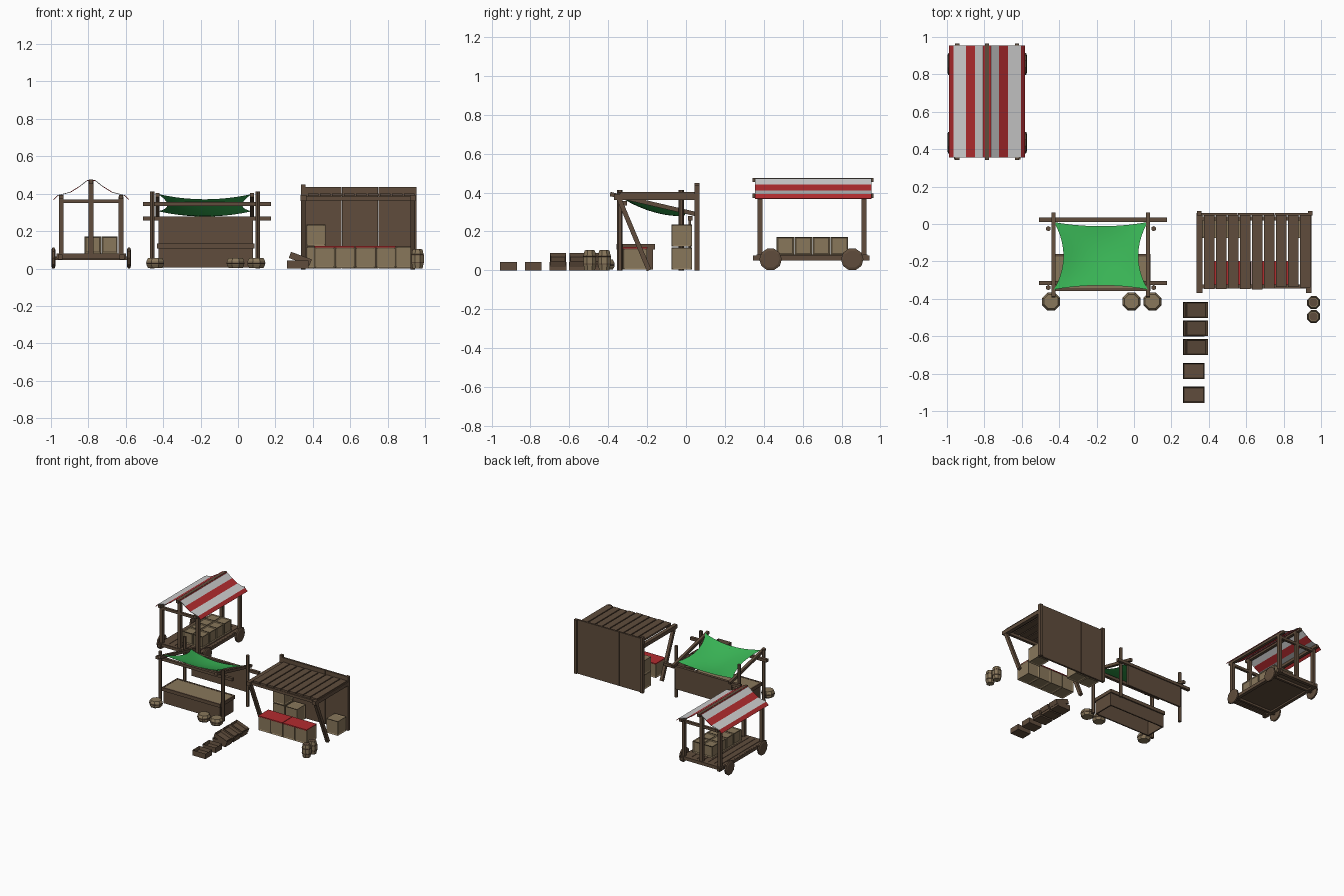
import bpy, bmesh, math, random
from mathutils import Vector, Matrix

if "Cube" in bpy.data.objects:
    bpy.data.objects.remove(bpy.data.objects["Cube"])

random.seed(4)


def mat(name, c):
    m = bpy.data.materials.new(name)
    m.diffuse_color = (*c, 1)
    m.use_nodes = True
    m.node_tree.nodes["Principled BSDF"].inputs["Base Color"].default_value = m.diffuse_color
    return m


WOOD = mat("dark_wood", (0.115, 0.073, 0.045))
TAN = mat("pale_wood", (0.25, 0.185, 0.105))
GREEN = mat("green_cloth", (0.04, 0.45, 0.09))
RED = mat("red_cloth", (0.45, 0.025, 0.028))
WHITE = mat("white_cloth", (0.7, 0.7, 0.7))


def finish(name, bm, *mats):
    me = bpy.data.meshes.new(name)
    bm.normal_update()
    bm.to_mesh(me)
    bm.free()
    for m in mats:
        me.materials.append(m)
    ob = bpy.data.objects.new(name, me)
    bpy.context.collection.objects.link(ob)
    return ob


def box(name, x, y, z, m=WOOD, frame=0):
    """Box from (min, max) ranges; frame > 0 recesses every face like a crate."""
    bm = bmesh.new()
    size = (x[1] - x[0], y[1] - y[0], z[1] - z[0])
    mid = ((x[0] + x[1]) / 2, (y[0] + y[1]) / 2, (z[0] + z[1]) / 2)
    bmesh.ops.create_cube(bm, size=1, matrix=Matrix.Translation(mid) @ Matrix.Diagonal((*size, 1)))
    if frame:
        bmesh.ops.inset_individual(bm, faces=bm.faces[:], thickness=frame, depth=-0.005)
    return finish(name, bm, m)


def beam(name, a, b, w=0.024, m=WOOD):
    """Square timber between two points."""
    a, b = Vector(a), Vector(b)
    d = b - a
    bm = bmesh.new()
    rot = Matrix.Identity(4)
    if abs(d.normalized().z) < 0.999:
        zx = d.normalized()
        side = zx.cross(Vector((0, 0, 1))).normalized()
        rot = Matrix((side, zx.cross(side) * -1, zx)).transposed().to_4x4()
        if rot.determinant() < 0:
            rot = Matrix((-side, zx.cross(side) * -1, zx)).transposed().to_4x4()
    bmesh.ops.create_cube(bm, size=1, matrix=Matrix.Translation((a + b) / 2) @ rot
                          @ Matrix.Diagonal((w, w, d.length, 1)))
    return finish(name, bm, m)


def lathe(name, profile, loc, m, n=8):
    """Faceted turned shape from (radius, height) points, capped."""
    bm = bmesh.new()
    rings = [[bm.verts.new((loc[0] + r * math.cos(2 * math.pi * (i + .5) / n),
                            loc[1] + r * math.sin(2 * math.pi * (i + .5) / n), loc[2] + h))
              for i in range(n)] for r, h in profile]
    for p, q in zip(rings, rings[1:]):
        for i in range(n):
            bm.faces.new((p[i], p[(i + 1) % n], q[(i + 1) % n], q[i]))
    bm.faces.new(rings[0][::-1])
    bm.faces.new(rings[-1])
    return finish(name, bm, m)


def tray(name, x, y, z, t=0.008):
    """Open-topped box."""
    bm = bmesh.new()
    size = (x[1] - x[0], y[1] - y[0], z[1] - z[0])
    bmesh.ops.create_cube(bm, size=1, matrix=Matrix.Diagonal((*size, 1)))
    bm.normal_update()
    top = max(bm.faces, key=lambda f: f.calc_center_median().z)
    bmesh.ops.inset_region(bm, faces=[top], thickness=t)
    for v in top.verts:
        v.co.z -= size[2] * 0.6
    ob = finish(name, bm, WOOD)
    ob.location = [(r[0] + r[1]) / 2 for r in (x, y, z)]
    return ob


# ---------------- Striped cart ----------------
CX = -0.785
box("cart_floor", (CX - .17, CX + .17), (.36, .93), (.062, .076))
for s in (-1, 1):
    beam("cart_side_rail", (CX + s * .165, .345, .062), (CX + s * .165, .945, .062), .026)
for y in (.375, .92):
    beam("cart_end_rail", (CX - .185, y, .067), (CX + .185, y, .067), .026)
for i in range(6):
    x0 = CX - .15 + i * .05
    box("cart_floor_plank", (x0 + .002, x0 + .048), (.365, .925), (.07, .08))
for y in (.435, .855):
    beam("cart_axle", (CX - .2, y, .055), (CX + .2, y, .055), .018)
    for s in (-1, 1):
        w = lathe("cart_wheel", [(.045, -.011), (.058, -.006), (.058, .006), (.045, .011)],
                  (0, 0, 0), WOOD, 10)
        w.rotation_euler = (0, math.pi / 2, 0)
        w.location = (CX + s * .202, y, .056)
# cart posts, cross bars and roof poles
for y in (.38, .915):
    for dx, top in ((-.16, .385), (0, .47), (.16, .385)):
        beam("cart_post", (CX + dx, y, .06), (CX + dx, y, top), .026)
    beam("cart_cross_bar", (CX - .16, y, .36), (CX + .16, y, .36), .02)
for dx, z in ((-.16, .383), (0, .464), (.16, .383)):
    beam("cart_roof_pole", (CX + dx, .343, z), (CX + dx, .965, z), .022)
# striped awning, one strip per stripe
half = [(.021, .473), (.064, .44), (.112, .41), (.18, .392), (.203, .37)]
prof = [(-d, z) for d, z in half[::-1]] + half
bm = bmesh.new()
rows = [[bm.verts.new((CX + d, y, z)) for y in (.355, .955)] for d, z in prof]
for i, (p, q) in enumerate(zip(rows, rows[1:])):
    bm.faces.new((p[0], q[0], q[1], p[1])).material_index = i % 2
aw = finish("cart_awning", bm, RED, WHITE)
sm = aw.modifiers.new("thickness", 'SOLIDIFY')
sm.thickness = .004
# cart crates
for i in range(4):
    for j in range(2):
        x, y = CX - .035 + j * .09, .465 + i * .093
        box("cart_crate", (x, x + .087), (y, y + .09), (.08, .172), TAN, .01)

# ---------------- Green canopy stall ----------------
for x in (-.458, .105):
    for y in (-.34, -.025):
        lathe("stall_post", [(.014, 0), (.014, .412)], (x, y, 0), WOOD, 6)
for y, z in ((-.315, .345), (.022, .267)):
    beam("stall_cross_pole", (-.507, y, z), (.177, y, z), .023)
for x in (-.43, .075):
    beam("stall_rafter", (x, -.39, .392), (x, .06, .287), .022)
# sagging cloth with edges drawn inward
bm = bmesh.new()
N = 10
grid = []
for i in range(N + 1):
    u = i / N * 2 - 1
    row = []
    for j in range(N + 1):
        v = j / N * 2 - 1
        x = -.177 + u * (.25 - .05 * (1 - v * v))
        y = -.17 + v * (.18 - .022 * (1 - u * u))
        z = .352 - .046 * v - .04 * (1 - u * u) * (1 - .3 * v * v) - .012 * (1 - v * v)
        row.append(bm.verts.new((x, y, z)))
    grid.append(row)
for i in range(N):
    for j in range(N):
        bm.faces.new((grid[i][j], grid[i + 1][j], grid[i + 1][j + 1], grid[i][j + 1])).smooth = True
finish("stall_canopy", bm, GREEN)
# back board and hollow counter
box("stall_back_board", (-.425, .08), (.012, .026), (.09, .262))
box("counter_front", (-.425, .08), (-.345, -.335), (.005, .125))
box("counter_back", (-.425, .08), (-.18, -.17), (.005, .125))
for x in (-.425, .07):
    box("counter_side", (x, x + .01), (-.345, -.17), (.005, .125))
for y in (-.357, -.174):
    box("counter_rim_long", (-.432, .087), (y, y + .014), (.108, .135))
for x in (-.432, .075):
    box("counter_rim_short", (x, x + .012), (-.35, -.165), (.108, .135))
box("counter_top", (-.42, .076), (-.344, -.172), (.122, .133), TAN)
# tubs at the front of the stall
for x in (-.443, -.013, .098):
    lathe("tub", [(.041, .003), (.05, .018), (.05, .04), (.041, .056)], (x, -.415, 0), TAN)
    lathe("tub_hoop", [(.049, .024), (.052, .026), (.052, .032), (.049, .034)], (x, -.415, 0), WOOD)

# ---------------- Plank shed ----------------
for i in range(3):
    x0 = .36 + i * .195
    box("shed_wall_panel", (x0, x0 + .193), (.045, .06), (0, .435))
for x, h in ((.35, .45), (.942, .435)):
    box("shed_back_post", (x - .012, x + .012), (.045, .07), (0, h))
for x in (.35, .935):
    beam("shed_side_beam", (x, -.37, .377), (x, .06, .377), .03)
    beam("shed_slanted_leg", (x, -.345, .37), (x, -.19, 0), .024)
for y in (-.335, .03):
    beam("shed_cross_beam", (.34, y, .374), (.945, y, .374), .022)
for i in range(9):
    x0 = .375 + i * .064
    box("shed_roof_plank", (x0, x0 + .056), (-.35 + random.uniform(0, .015), .047), (.388, .402))
# crate row with red cloths, and crates stacked at the back
for i in range(4):
    x0 = .41 + i * .109
    box("shed_front_crate", (x0, x0 + .106), (-.325, -.2), (.003, .115), TAN, .011)
for x0 in (.41, .628):
    box("red_cloth_cover", (x0, x0 + .214), (-.327, -.198), (.113, .12), RED)
for x0, z0 in ((.365, .003), (.365, .121), (.477, .003), (.842, .003)):
    box("shed_back_crate", (x0, x0 + .103), (-.075, .032), (z0, z0 + .115), TAN, .011)

# ---------------- Barrels and display trays ----------------
for y in (-.42, -.495):
    lathe("barrel", [(.029, 0), (.036, .035), (.036, .068), (.029, .102)], (.96, y, 0), TAN)
    lathe("barrel_lid", [(.024, .1), (.024, .104)], (.96, y, 0), WOOD)
    for z in (.028, .068):
        lathe("barrel_hoop", [(.034, z), (.037, z + .002), (.037, z + .007), (.034, z + .009)],
              (.96, y, 0), WOOD)
for i, y in enumerate((-.46, -.558, -.658, -.785, -.913)):
    tray("tray", (.262, .378), (y - .043, y + .043), (0, .043))
    if i < 3:
        t = tray("tilted_tray", (.274, .392), (y - .042, y + .042), (.035, .07))
        t.rotation_euler = (0, math.radians(20), 0)
